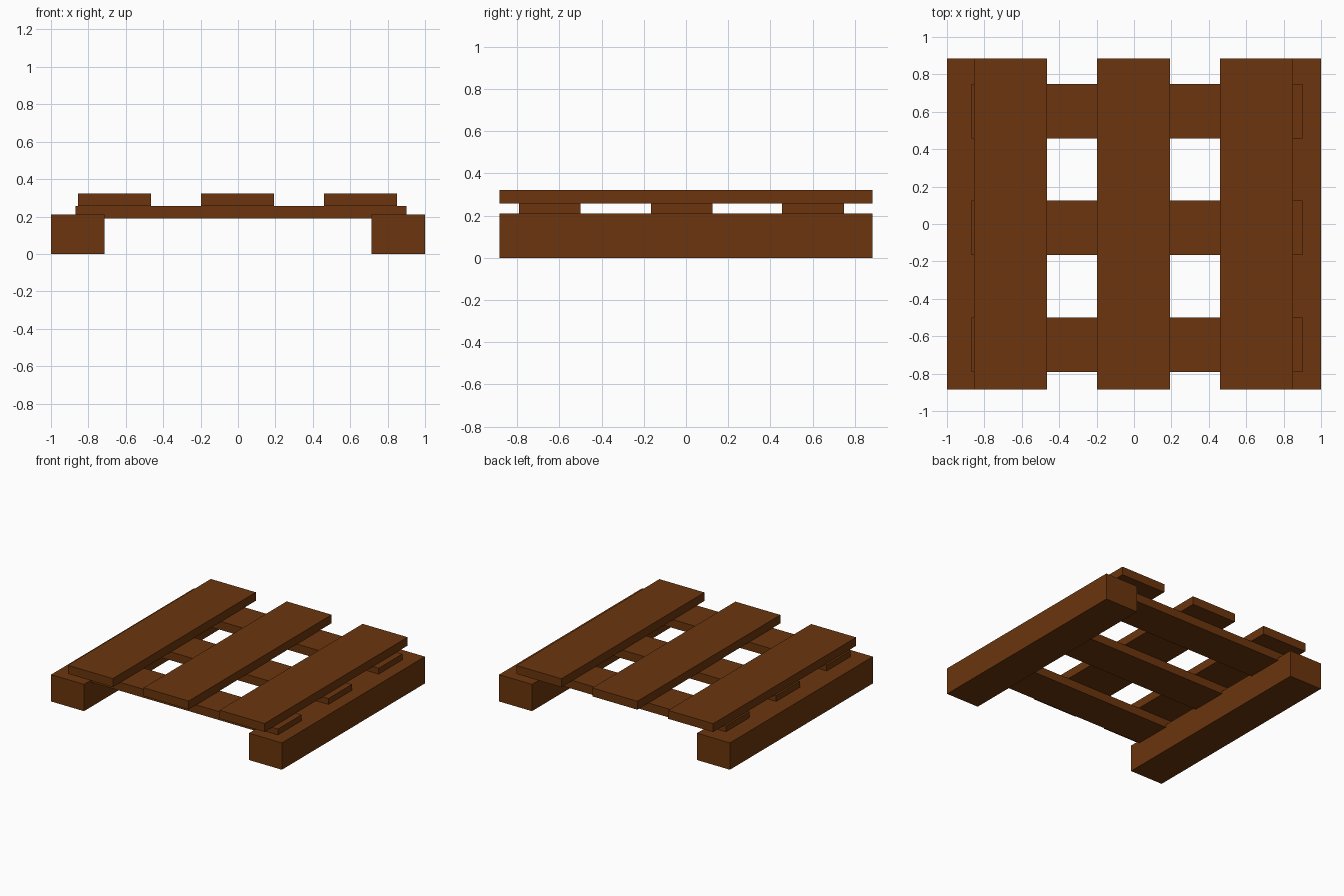
import bpy

default = bpy.data.objects.get("Cube")
if default:
    bpy.data.objects.remove(default, do_unlink=True)

# Single brown wood colour
wood = bpy.data.materials.new("brown_wood")
wood.use_nodes = True
colour = (0.147, 0.036, 0.004, 1.0)
wood.diffuse_color = colour
wood.node_tree.nodes["Principled BSDF"].inputs["Base Color"].default_value = colour


def plank(name, x, y, z):
    """Box spanning the given (low, high) range on each axis."""
    spans = (x, y, z)
    bpy.ops.mesh.primitive_cube_add(size=1)
    obj = bpy.context.object
    obj.name = name
    obj.location = [(low + high) / 2 for low, high in spans]
    obj.scale = [high - low for low, high in spans]
    bpy.ops.object.transform_apply(location=False, rotation=False, scale=True)
    obj.data.materials.append(wood)
    return obj


LENGTH = (-0.885, 0.885)

# Two thick bearers on the ground
plank("right_bearer", (-1, -0.715), LENGTH, (0, 0.21))
plank("left_bearer", (0.715, 1), LENGTH, (0, 0.21))

# Three cross slats let into the bearers
for name, centre in (("front", -0.645), ("middle", -0.02), ("back", 0.602)):
    plank(name + "_cross_slat", (-0.87, 0.9),
          (centre - 0.146, centre + 0.146), (0.19, 0.256))

# Three deck boards running front to back
for name, centre in (("right", -0.66), ("middle", -0.003), ("left", 0.655)):
    plank(name + "_deck_board", (centre - 0.195, centre + 0.195),
          LENGTH, (0.256, 0.322))
